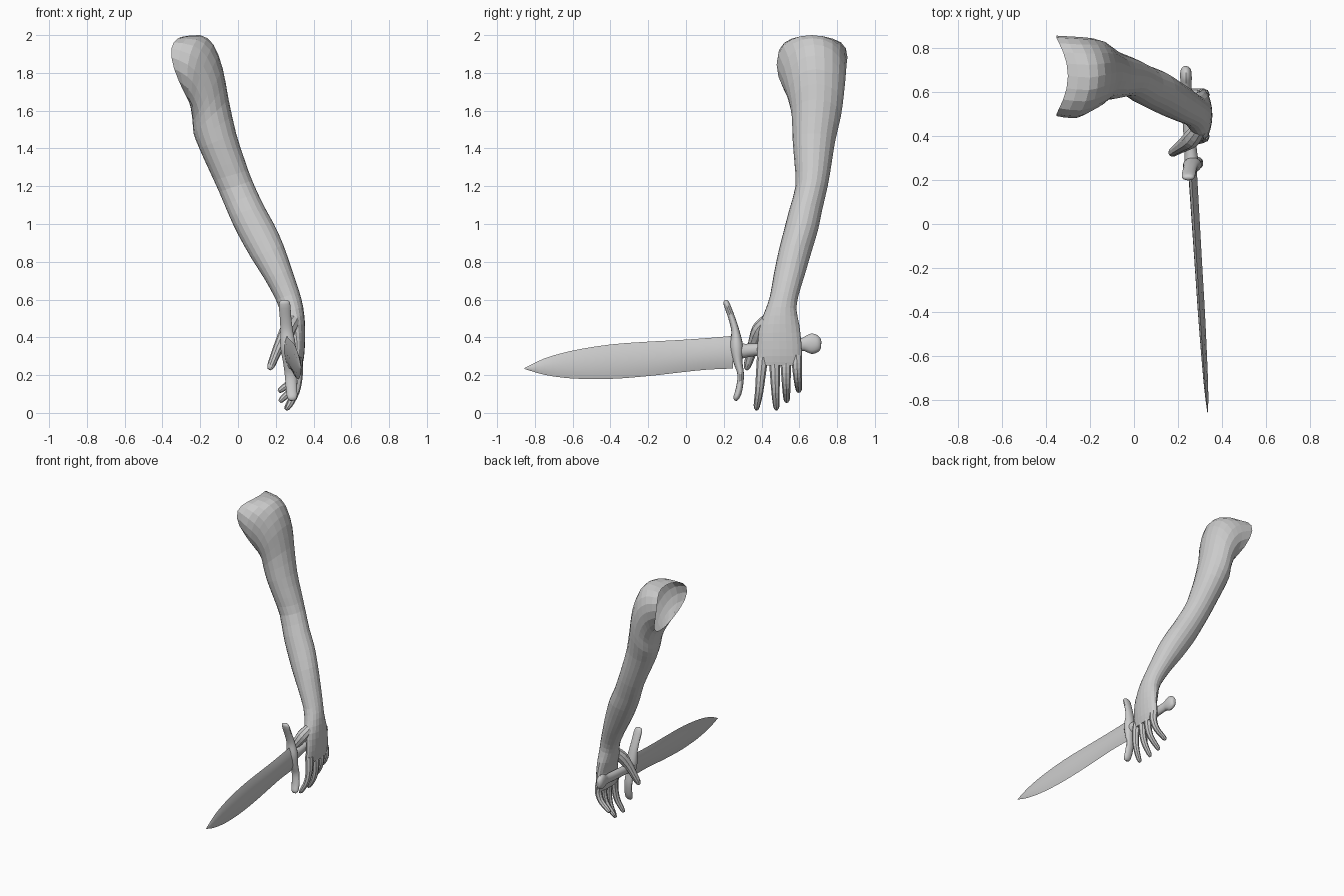
import bpy, bmesh, math
from mathutils import Vector

skin = bpy.data.materials.new("light grey")
skin.diffuse_color = (0.6, 0.6, 0.6, 1)


def refine(rows, n):
    """Catmull-Rom interpolation of rows of numbers, n steps per span."""
    out = []
    for i in range(len(rows) - 1):
        p = [rows[max(i - 1, 0)], rows[i], rows[i + 1], rows[min(i + 2, len(rows) - 1)]]
        for k in range(n):
            t = k / n
            out.append([0.5 * (2 * b + (c - a) * t + (2 * a - 5 * b + 4 * c - d) * t * t
                        + (3 * b - a - 3 * c + d) * t ** 3) for a, b, c, d in zip(*p)])
    return out + [list(rows[-1])]


def loft(name, rings, cap_start=True, cap_end=True, smooth=None):
    """Skin a list of point rings into one object."""
    bm = bmesh.new()
    vs = [[bm.verts.new(p) for p in r] for r in rings]
    n = len(vs[0])
    for r, s in zip(vs, vs[1:]):
        for i in range(n):
            bm.faces.new((r[i], r[(i + 1) % n], s[(i + 1) % n], s[i]))
    if cap_start:
        bm.faces.new(vs[0][::-1])
    if cap_end:
        bm.faces.new(vs[-1])
    bmesh.ops.recalc_face_normals(bm, faces=bm.faces)
    me = bpy.data.meshes.new(name)
    bm.to_mesh(me)
    bm.free()
    me.materials.append(skin)
    ob = bpy.data.objects.new(name, me)
    bpy.context.collection.objects.link(ob)
    if smooth:
        bpy.context.view_layer.objects.active = ob
        ob.select_set(True)
        bpy.ops.object.shade_smooth_by_angle(angle=math.radians(smooth))
        ob.select_set(False)
    return ob


def tube(name, rows, sides=10, steps=3, smooth=None, side=(0, 1, 0)):
    """Round tube along rows of x, y, z, radius across, radius along 'side'."""
    rows = refine(rows, steps)
    pts = [Vector(r[:3]) for r in rows]
    rings = []
    for i, r in enumerate(rows):
        t = (pts[min(i + 1, len(pts) - 1)] - pts[max(i - 1, 0)]).normalized()
        u = Vector(side)
        u = (u - t * u.dot(t)).normalized()
        v = t.cross(u)
        rings.append([pts[i] + v * r[3] * math.cos(a) + u * r[4] * math.sin(a)
                      for a in (2 * math.pi * k / sides for k in range(sides))])
    return loft(name, rings, smooth=smooth)


# Arm and palm: inner x, z, outer x, z, front y, back y, sideways flare of the ring
sections = [
    (-.255, 1.64, -.30, 1.99, .49, .855, .075),
    (-.25, 1.615, -.20, 2.0, .48, .85, .04),
    (-.245, 1.58, -.13, 1.95, .51, .845, .015),
    (-.24, 1.54, -.08, 1.82, .54, .835, 0),
    (-.235, 1.48, -.05, 1.66, .56, .82, 0),
    (-.205, 1.40, -.01, 1.48, .565, .79, 0),
    (-.155, 1.29, .035, 1.34, .575, .77, 0),
    (-.10, 1.17, .075, 1.23, .58, .75, 0),
    (-.045, 1.04, .135, 1.10, .545, .72, 0),
    (0, .945, .19, 1.0, .52, .70, 0),
    (.07, .82, .24, .89, .49, .665, 0),
    (.14, .71, .285, .76, .465, .63, 0),
    (.20, .60, .325, .64, .445, .595, 0),
    (.225, .53, .345, .56, .42, .585, 0),
    (.245, .46, .355, .47, .39, .60, 0),
    (.268, .38, .355, .38, .38, .61, 0),
    (.270, .30, .350, .30, .375, .615, 0),
    (.280, .25, .340, .25, .375, .612, 0),
]
rings = []
for ax, az, bx, bz, y0, y1, flare in refine(sections, 2):
    ring = []
    for k in range(20):
        c, s = math.cos(2 * math.pi * k / 20), math.sin(2 * math.pi * k / 20)
        ring.append(((ax + bx) / 2 + (bx - ax) / 2 * c - flare * s * s,
                     (y0 + y1) / 2 + (y1 - y0) / 2 * s,
                     (az + bz) / 2 + (bz - az) / 2 * c + 0.9 * flare * s * s))
    rings.append(ring)
loft("arm", rings, cap_start=False)

# Fingers: base y, tip y, tip x, tip z, base z
for name, yb, yt, xt, zt, zb in (("index_finger", .405, .375, .25, .01, .29),
                                 ("middle_finger", .468, .478, .245, .01, .29),
                                 ("ring_finger", .528, .533, .215, .05, .29),
                                 ("little_finger", .585, .597, .21, .105, .30)):
    h = zb - zt
    tube(name, [(.31, yb, zb, .030, .030),
                (.318, yb + (yt - yb) * .3, zt + h * .68, .025, .026),
                (.305 - (.25 - xt) * .3, yb + (yt - yb) * .6, zt + h * .36, .021, .022),
                (xt + .02, yt, zt + h * .10, .016, .017),
                (xt + .005, yt, zt + .008, .008, .009)], sides=8)

# Thumb
tube("thumb", [(.295, .43, .49, .035, .035), (.265, .39, .44, .042, .042),
               (.225, .36, .37, .030, .032), (.195, .34, .30, .024, .026),
               (.175, .325, .25, .020, .020), (.165, .32, .23, .009, .009)], sides=10)

# Blade: y, bottom z, top z, half thickness; ridged along the middle
rings = []
for y, z0, z1, th in refine([(.25, .235, .408, .02), (.10, .228, .395, .019),
                             (-.05, .212, .385, .018), (-.2, .195, .377, .017),
                             (-.4, .18, .362, .016), (-.6, .182, .33, .013),
                             (-.75, .202, .288, .009), (-.855, .233, .237, .002)], 3):
    zm, h, x = (z0 + z1) / 2, (z1 - z0) / 2, .265 + (.25 - y) * .063
    rings.append([(x + th * p - h * q * .077, y, zm + h * q) for p, q in
                  ((0, -1), (.7, -.6), (1, 0), (.7, .6), (0, 1), (-.7, .6), (-1, 0), (-.7, -.6))])
loft("blade", rings, smooth=40)

# Curved guard with a thick middle
tube("guard", [(.245, .208, .597, .006, .012), (.246, .214, .58, .016, .030),
               (.252, .243, .50, .018, .031), (.258, .262, .43, .022, .034),
               (.265, .268, .35, .035, .042), (.272, .275, .27, .024, .034),
               (.278, .290, .20, .017, .031), (.284, .280, .12, .018, .030),
               (.287, .266, .08, .016, .026), (.288, .263, .065, .006, .012)],
     sides=14, smooth=40, side=(1, 0, 0))

# Grip and rounded pommel
tube("grip", [(.262, .27, .325, .045, .035), (.258, .32, .330, .036, .030),
              (.252, .40, .338, .033, .028), (.244, .52, .350, .033, .027),
              (.239, .61, .361, .034, .024), (.237, .635, .364, .042, .025),
              (.236, .665, .366, .054, .027), (.235, .695, .367, .046, .025),
              (.234, .712, .368, .028, .015), (.234, .716, .368, .008, .006)],
     sides=14, smooth=40, side=(1, 0, 0))
